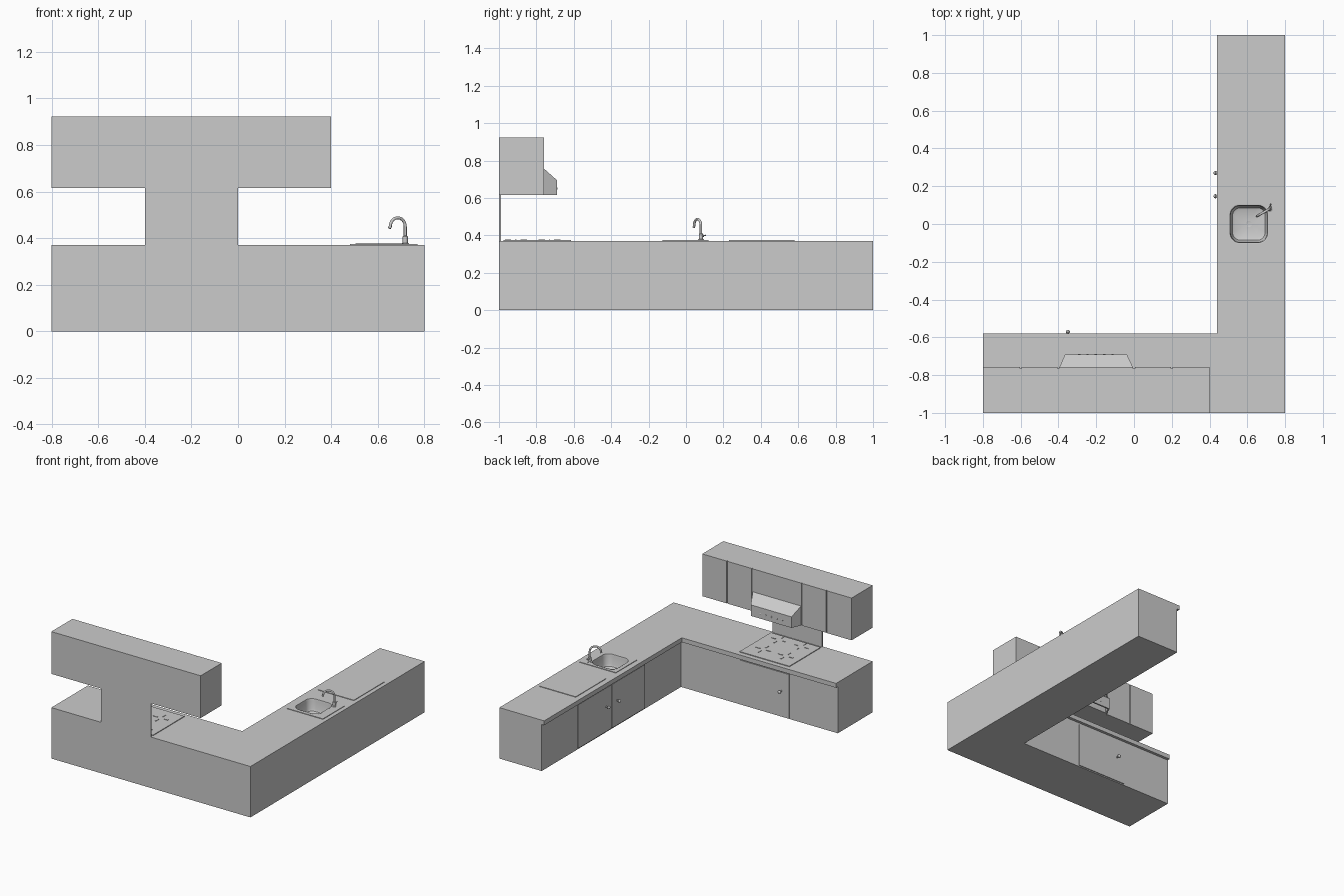
import bpy, bmesh, math
from mathutils import Vector

if "Cube" in bpy.data.objects:
    bpy.data.objects.remove(bpy.data.objects["Cube"])

H = 0.37                       # worktop height
SINK = Vector((0.608, 0.0, 0))


def add_object(name, bm, smooth=False):
    me = bpy.data.meshes.new(name)
    bm.to_mesh(me)
    bm.free()
    ob = bpy.data.objects.new(name, me)
    bpy.context.collection.objects.link(ob)
    if smooth:
        bpy.context.view_layer.objects.active = ob
        ob.select_set(True)
        bpy.ops.object.shade_smooth_by_angle(angle=math.radians(40))
        ob.select_set(False)
    return ob


def prism(name, outline, z0, z1):
    bm = bmesh.new()
    f = bm.faces.new([bm.verts.new((x, y, z0)) for x, y in outline])
    r = bmesh.ops.extrude_face_region(bm, geom=[f])
    for v in r["geom"]:
        if isinstance(v, bmesh.types.BMVert):
            v.co.z = z1
    bmesh.ops.recalc_face_normals(bm, faces=bm.faces)
    return add_object(name, bm)


def box(name, x0, x1, y0, y1, z0, z1):
    return prism(name, [(x0, y0), (x1, y0), (x1, y1), (x0, y1)], z0, z1)


def rounded_square(half, radius, n=8):
    pts = []
    for k, (sx, sy) in enumerate([(1, 1), (-1, 1), (-1, -1), (1, -1)]):
        for i in range(n + 1):
            a = math.pi / 2 * (k + i / n)
            pts.append((SINK.x + sx * (half - radius) + radius * math.cos(a),
                        SINK.y + sy * (half - radius) + radius * math.sin(a)))
    return pts


def lathe(name, profile, origin, axis, n=20):
    # profile: (radius, distance along axis)
    bm = bmesh.new()
    rot = Vector(axis).to_track_quat('Z', 'Y')
    rings = [[bm.verts.new(Vector(origin) + rot @ Vector((
        r * math.cos(2 * math.pi * i / n), r * math.sin(2 * math.pi * i / n), d)))
        for i in range(n)] for r, d in profile]
    for a, b in zip(rings, rings[1:]):
        for i in range(n):
            j = (i + 1) % n
            bm.faces.new((a[i], a[j], b[j], b[i]))
    bm.faces.new(rings[0][::-1])
    bm.faces.new(rings[-1])
    bmesh.ops.recalc_face_normals(bm, faces=bm.faces)
    return add_object(name, bm, True)


def l_shape(lip):
    x, y = 0.44 + lip, -0.58 - lip
    return [(-0.8, -1), (0.8, -1), (0.8, 1), (x, 1), (x, y), (-0.8, y)]


# L-shaped base cabinets, overhanging worktop and raised sink plates
base = prism("base_cabinets", l_shape(0.02), 0, H - 0.032)
worktop = prism("worktop", l_shape(0), H - 0.032, H)
sink_plate = box("sink_plate", 0.48, 0.77, -0.125, 0.12, H - 0.002, H + 0.004)
box("drain_board", 0.48, 0.77, 0.23, 0.58, H - 0.002, H + 0.004)

# sink hole cut through plate, worktop and cabinet
cutter = prism("sink_cutter", rounded_square(0.102, 0.05), 0.27, 0.5)
cutter.hide_render = True
cutter.hide_viewport = True
cutter.display_type = 'WIRE'
for ob in (base, worktop, sink_plate):
    m = ob.modifiers.new("sink_hole", 'BOOLEAN')
    m.object = cutter
    m.operation = 'DIFFERENCE'
    m.solver = 'EXACT'

# sink bowl lofted from rounded squares
bm = bmesh.new()
loops = [[bm.verts.new((x, y, z)) for x, y in rounded_square(h, r)] for h, r, z in [
    (0.104, 0.052, H + 0.006), (0.099, 0.050, H + 0.005), (0.096, 0.049, H - 0.01),
    (0.092, 0.046, 0.305), (0.086, 0.042, 0.291), (0.072, 0.036, 0.285), (0.02, 0.0195, 0.283)]]
for a, b in zip(loops, loops[1:]):
    for i in range(len(a)):
        j = (i + 1) % len(a)
        bm.faces.new((a[i], a[j], b[j], b[i]))
bm.faces.new(loops[-1])
add_object("sink_bowl", bm, True)
lathe("sink_drain", [(0.016, 0), (0.016, 0.003), (0.011, 0.002)], (SINK.x, SINK.y, 0.283), (0, 0, 1))

# tap: base, swan-neck spout and lever
tap = Vector((0.718, 0.08, H + 0.003))
aim = Vector((-0.075, -0.043, 0)).normalized()
lathe("tap_base", [(0.016, 0), (0.016, 0.004), (0.011, 0.007), (0.011, 0.034), (0.007, 0.038)],
      tap, (0, 0, 1))
cu = bpy.data.curves.new("tap_spout", 'CURVE')
cu.dimensions = '3D'
cu.bevel_depth = 0.0065
cu.bevel_resolution = 4
cu.use_fill_caps = True
R = 0.037
path = [tap + Vector((0, 0, 0.02))]
path += [tap + aim * (R - R * math.cos(math.radians(t))) +
         Vector((0, 0, 0.077 + R * math.sin(math.radians(t)))) for t in range(0, 181, 12)]
path.append(path[-1] + aim * 0.004 + Vector((0, 0, -0.008)))
sp = cu.splines.new('POLY')
sp.points.add(len(path) - 1)
for p, co in zip(sp.points, path):
    p.co = (*co, 1)
sp.use_smooth = True
bpy.context.collection.objects.link(bpy.data.objects.new("tap_spout", cu))
lathe("tap_lever", [(0.007, 0), (0.007, 0.014), (0.003, 0.016), (0.003, 0.028)],
      tap + Vector((0, 0, 0.022)), (0.25, 1, 0.2), 12)

# base doors with round knobs
knob = [(0.005, 0), (0.005, 0.014), (0.009, 0.017), (0.0115, 0.022), (0.009, 0.029), (0.004, 0.032)]
for i, (y0, y1, ky) in enumerate([(-0.18, 0.203, 0.147), (0.209, 0.59, 0.27)]):
    box(f"sink_door_{i}", 0.454, 0.462, y0, y1, 0.008, 0.325)
    lathe(f"sink_door_knob_{i}", knob, (0.454, ky, 0.19), (-1, 0, 0))
box("oven_door", -0.41, -0.02, -0.602, -0.594, 0.008, 0.325)
lathe("oven_door_knob", knob, (-0.35, -0.594, 0.19), (0, 1, 0))

# cooktop with four burners, each marked by short bars
box("cooktop", -0.4, 0.0, -0.975, -0.615, H - 0.002, H + 0.005)
for bx in (-0.29, -0.11):
    for by in (-0.91, -0.73):
        for k in range(4):
            bm = bmesh.new()
            bmesh.ops.create_cube(bm, size=1)
            ob = add_object("burner_bar", bm)
            a = k * math.pi / 2
            ob.scale = (0.034, 0.006, 0.004)
            ob.rotation_euler.z = a
            ob.location = (bx + 0.042 * math.cos(a), by + 0.042 * math.sin(a), H + 0.006)

# splashback
box("splashback", -0.4, 0.0, -1.0, -0.99, H, 0.615)

# wall cabinets with door panels separated by grooves
box("wall_cabinet", -0.8, 0.4, -1.0, -0.765, 0.615, 0.922)
edges = [-0.8, -0.6, -0.4, 0.0, 0.2, 0.4]
for i, (a, b) in enumerate(zip(edges, edges[1:])):
    box(f"wall_door_{i}", a + (0.004 if i else 0), b - (0.004 if i < 4 else 0),
        -0.767, -0.758, 0.615, 0.922)

# tapered extractor hood with hollow underside
bm = bmesh.new()
rows = [(-0.395, -0.005, -0.76, 0.615), (-0.365, -0.038, -0.69, 0.615),
        (-0.365, -0.038, -0.69, 0.695), (-0.395, -0.005, -0.76, 0.757)]
L = [bm.verts.new((a, y, z)) for a, b, y, z in rows]
Rr = [bm.verts.new((b, y, z)) for a, b, y, z in rows]
bm.faces.new(L)
bm.faces.new(Rr[::-1])
under = None
for i in range(4):
    j = (i + 1) % 4
    f = bm.faces.new((L[i], Rr[i], Rr[j], L[j]))
    under = under or f
bmesh.ops.recalc_face_normals(bm, faces=bm.faces)
bmesh.ops.inset_region(bm, faces=[under], thickness=0.01, use_even_offset=True)
r = bmesh.ops.extrude_discrete_faces(bm, faces=[under])
for v in r["faces"][0].verts:
    v.co.z += 0.04
add_object("extractor_hood", bm)

# hood buttons
for i in range(5):
    lathe(f"hood_button_{i}", [(0.006, 0), (0.006, 0.003), (0.004, 0.004)],
          (-0.29 + i * 0.044, -0.691, 0.65), (0, 1, 0), 12)
